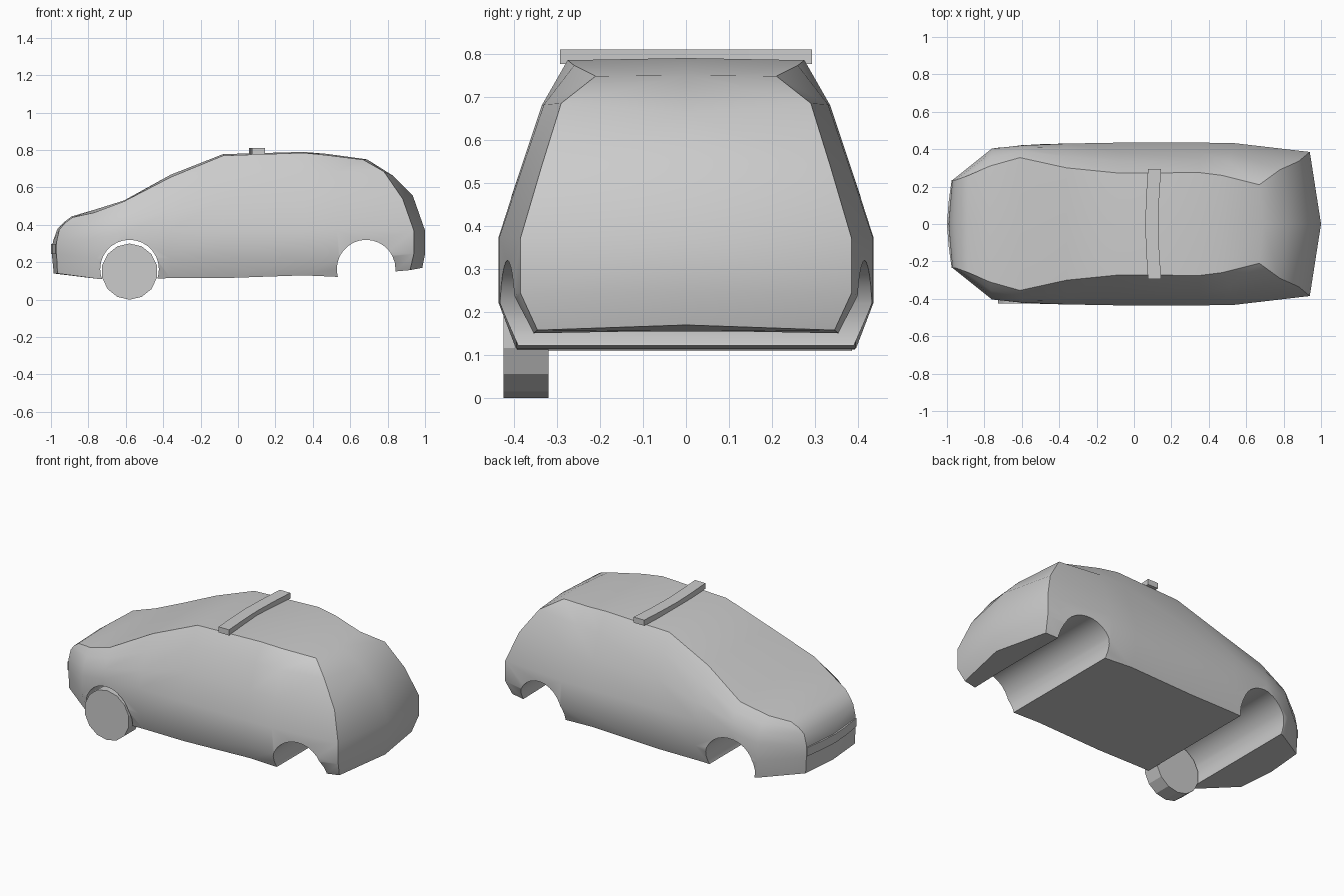
import bpy, bmesh, math

if "Cube" in bpy.data.objects:
    bpy.data.objects.remove(bpy.data.objects["Cube"])


def make_object(name, verts, faces):
    mesh = bpy.data.meshes.new(name)
    bm = bmesh.new()
    vs = [bm.verts.new(v) for v in verts]
    for f in faces:
        bm.faces.new([vs[i] for i in f])
    bmesh.ops.recalc_face_normals(bm, faces=bm.faces)
    bm.to_mesh(mesh)
    bm.free()
    obj = bpy.data.objects.new(name, mesh)
    bpy.context.collection.objects.link(obj)
    return obj


def activate(obj):
    bpy.ops.object.select_all(action='DESELECT')
    obj.select_set(True)
    bpy.context.view_layer.objects.active = obj


def apply_modifier(obj, name, kind, **settings):
    mod = obj.modifiers.new(name, kind)
    for key, value in settings.items():
        setattr(mod, key, value)
    activate(obj)
    bpy.ops.object.modifier_apply(modifier=name)


def cylinder(name, sides, radius, x, y, z, width):
    bpy.ops.mesh.primitive_cylinder_add(vertices=sides, radius=radius, depth=width,
                                        location=(x, y, z), rotation=(math.pi / 2, 0, 0))
    obj = bpy.context.object
    obj.name = name
    return obj


# Body half sections, each from sill up to the roof edge
def section(xs, yz):
    return [(x, y, z) for x, (y, z) in zip(xs, yz)]


front = section((-.965, -.97, -.97, -.955, -.925, -.885),
                ((.235, .14), (.235, .24), (.235, .31), (.235, .375), (.245, .41), (.26, .44)))
corner = section((-.74, -.76, -.76, -.76, -.765, -.77),
                 ((.385, .11), (.403, .22), (.403, .33), (.385, .39), (.355, .43), (.31, .465)))
cowl = section((-.60,) * 5 + (-.61,),
               ((.39, .11), (.425, .22), (.42, .36), (.41, .42), (.387, .475), (.355, .525)))
screen = section((-.36,) * 6,
                 ((.393, .115), (.43, .22), (.43, .375), (.405, .47), (.36, .57), (.30, .655)))
door = section((-.08,) * 6,
               ((.395, .115), (.435, .22), (.435, .375), (.385, .53), (.335, .68), (.272, .77)))
roof = section((.35,) * 6,
               ((.395, .13), (.435, .22), (.435, .375), (.385, .53), (.335, .68), (.275, .785)))
quarter = section((.53, .53, .53, .52, .51, .47),
                  ((.39, .122), (.433, .22), (.433, .375), (.382, .53), (.33, .682), (.26, .773)))
rear = section((.92, .94, .94, .88, .78, .67),
               ((.345, .158), (.385, .245), (.385, .37), (.335, .54), (.29, .685), (.21, .748)))
sections = [front, corner, cowl, screen, door, roof, quarter, rear]

# Centre line down the nose, over the top and down the tail
nose = [(-.985, .14), (-.995, .24), (-.99, .31), (-.965, .38), (-.93, .415), (-.89, .445)]
tail = [(.985, .17), (1.0, .245), (1.0, .37), (.935, .555), (.83, .662), (.69, .75)]
top = [(-.77, .48), (-.61, .53), (-.36, .668), (-.08, .778), (.35, .79), (.47, .78)]

columns = [[(x, 0, z) for x, z in nose]] + sections + [[(x, 0, z) for x, z in tail]]
verts = [p for col in columns for p in col]
faces = []
for i in range(len(columns) - 1):
    for k in range(5):
        a = i * 6 + k
        faces.append((a, a + 6, a + 7, a + 1))

# Close the roof strip and the floor strip to the centre line
n = len(sections)
last = (n + 1) * 6
roof_mid = [5] + list(range(len(verts), len(verts) + n - 2)) + [last + 5]
verts += [(x, 0, z) for x, z in top]
floor_mid = [0] + list(range(len(verts), len(verts) + n - 2)) + [last]
verts += [(s[0][0], 0, s[0][2]) for s in sections[1:-1]]
for i in range(n - 1):
    for mid, k in ((roof_mid, 5), (floor_mid, 0)):
        faces.append(((i + 1) * 6 + k, (i + 2) * 6 + k, mid[i + 1], mid[i]))
# The end strips share their corner edges with the nose and tail panels
body = make_object("car_body", verts, faces)
apply_modifier(body, "mirror", 'MIRROR', use_axis=(False, True, False), merge_threshold=.0005)
bm = bmesh.new()
bm.from_mesh(body.data)
bmesh.ops.recalc_face_normals(bm, faces=bm.faces)
bm.to_mesh(body.data)
bm.free()

# Full-width wheel arches
for x in (-.58, .685):
    cutter = cylinder("arch_cutter", 28, .157, x, 0, .163, 2)
    cutter.hide_render = True
    apply_modifier(body, "arch", 'BOOLEAN', object=cutter, operation='DIFFERENCE', solver='EXACT')
    bpy.data.objects.remove(cutter, do_unlink=True)
activate(body)
bpy.ops.object.shade_smooth_by_angle(angle=math.radians(32))

# Front wheel
cylinder("front_wheel", 14, .15, -.58, -.372, .15, .105)


# Cross bars that bend at the middle
def bent_bar(name, end_x, mid_x, half, depth, z0, z1):
    pts = []
    for y, x in ((-half, end_x), (-half / 2, end_x * .35 + mid_x * .65), (0, mid_x),
                 (half / 2, end_x * .35 + mid_x * .65), (half, end_x)):
        pts += [(x, y, z0), (x + depth, y, z0), (x + depth, y, z1), (x, y, z1)]
    quads = [(0, 1, 2, 3), (16, 17, 18, 19)]
    for i in range(4):
        for k in range(4):
            a, b = i * 4 + k, i * 4 + (k + 1) % 4
            quads.append((a, b, b + 4, a + 4))
    return make_object(name, pts, quads)


bent_bar("roof_bar", .075, .06, .293, .07, .776, .81)
bent_bar("front_bumper_strip", -.975, -1.0, .235, .04, .245, .297)
